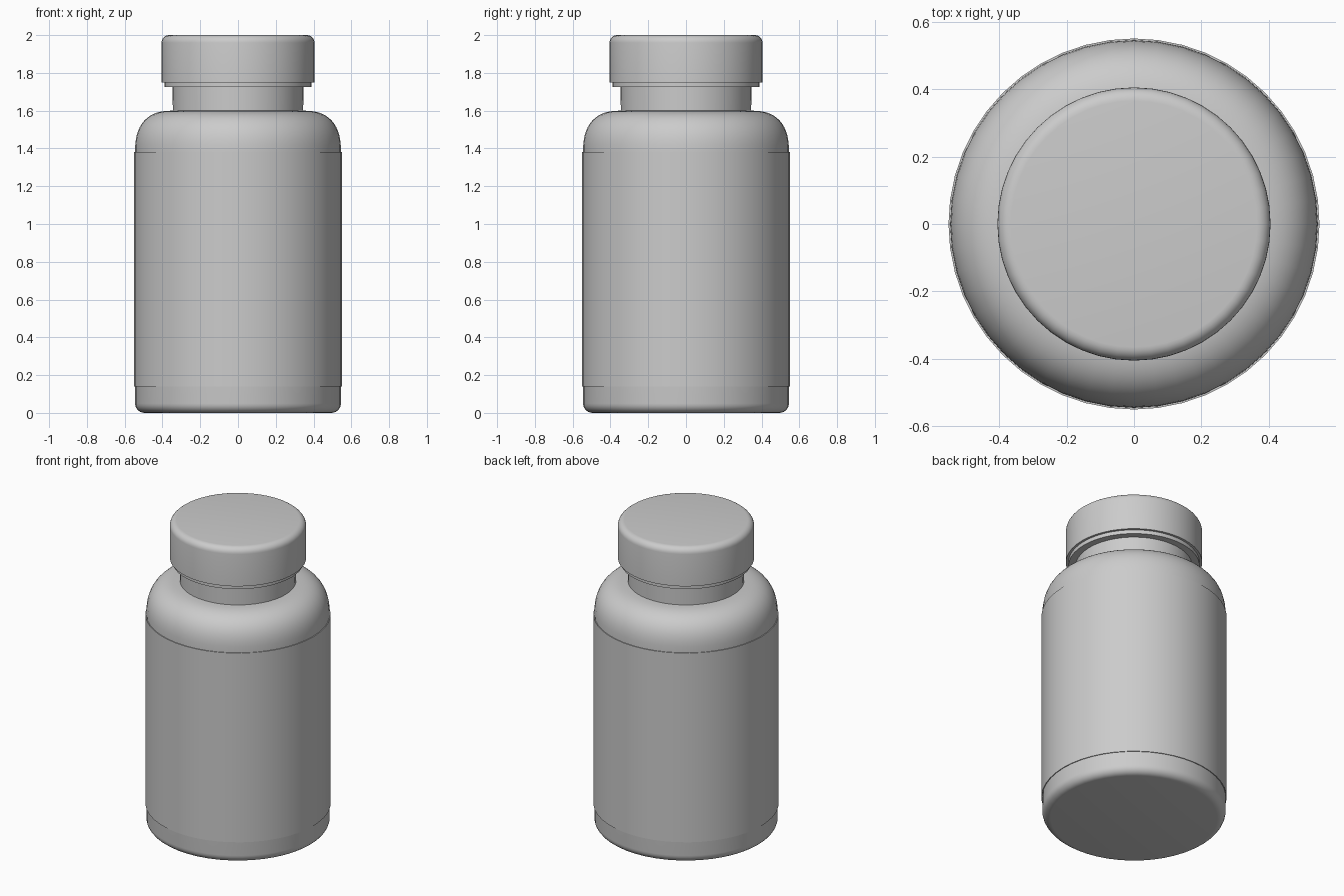
import bpy, bmesh, math

if "Cube" in bpy.data.objects:
    bpy.data.objects.remove(bpy.data.objects["Cube"])

SEGMENTS = 48


def lathe(name, profile):
    """Revolve (radius, z) points around the z axis; radius 0 makes a pole."""
    bm = bmesh.new()
    rings = []
    for r, z in profile:
        count = 1 if r == 0 else SEGMENTS
        rings.append([bm.verts.new((r * math.cos(2 * math.pi * i / SEGMENTS),
                                    r * math.sin(2 * math.pi * i / SEGMENTS), z))
                      for i in range(count)])
    for low, high in zip(rings, rings[1:]):
        for i in range(SEGMENTS):
            j = (i + 1) % SEGMENTS
            corners = [low[i % len(low)], low[j % len(low)],
                       high[j % len(high)], high[i % len(high)]]
            bm.faces.new(list(dict.fromkeys(corners)))
    bmesh.ops.recalc_face_normals(bm, faces=bm.faces)
    mesh = bpy.data.meshes.new(name)
    bm.to_mesh(mesh)
    bm.free()
    obj = bpy.data.objects.new(name, mesh)
    bpy.context.collection.objects.link(obj)
    bpy.context.view_layer.objects.active = obj
    obj.select_set(True)
    bpy.ops.object.shade_smooth_by_angle(angle=math.radians(35))
    obj.select_set(False)
    return obj


def corner(cr, cz, rr, rz, start, end, steps, power=2.0):
    """Rounded (superelliptic) profile corner between two angles in degrees."""
    points = []
    for k in range(steps + 1):
        a = math.radians(start + (end - start) * k / steps)
        c, s = math.cos(a), math.sin(a)
        points.append((cr + rr * abs(c) ** (2 / power),
                       cz + math.copysign(rz * abs(s) ** (2 / power), s)))
    return points


# Bottle: rounded base, straight wall, soft shoulder and neck
lathe("bottle", [(0, 0)]
      + corner(0.495, 0.05, 0.05, 0.05, -90, 0, 6)
      + corner(0.345, 1.38, 0.20, 0.22, 0, 90, 14, 2.5)
      + [(0.347, 1.74), (0, 1.74)])

# Label sleeve wrapped around the wall
lathe("label", [(0.544, 0.14), (0.55, 0.14), (0.55, 1.38), (0.544, 1.38)])

# Tamper ring under the cap
lathe("tamper_ring", [(0.34, 1.725), (0.39, 1.725), (0.39, 1.755), (0.34, 1.755)])

# Cap with rounded top edge
lathe("cap", [(0, 1.75), (0.405, 1.75)]
      + corner(0.365, 1.96, 0.04, 0.04, 0, 90, 6)
      + [(0, 2.0)])
